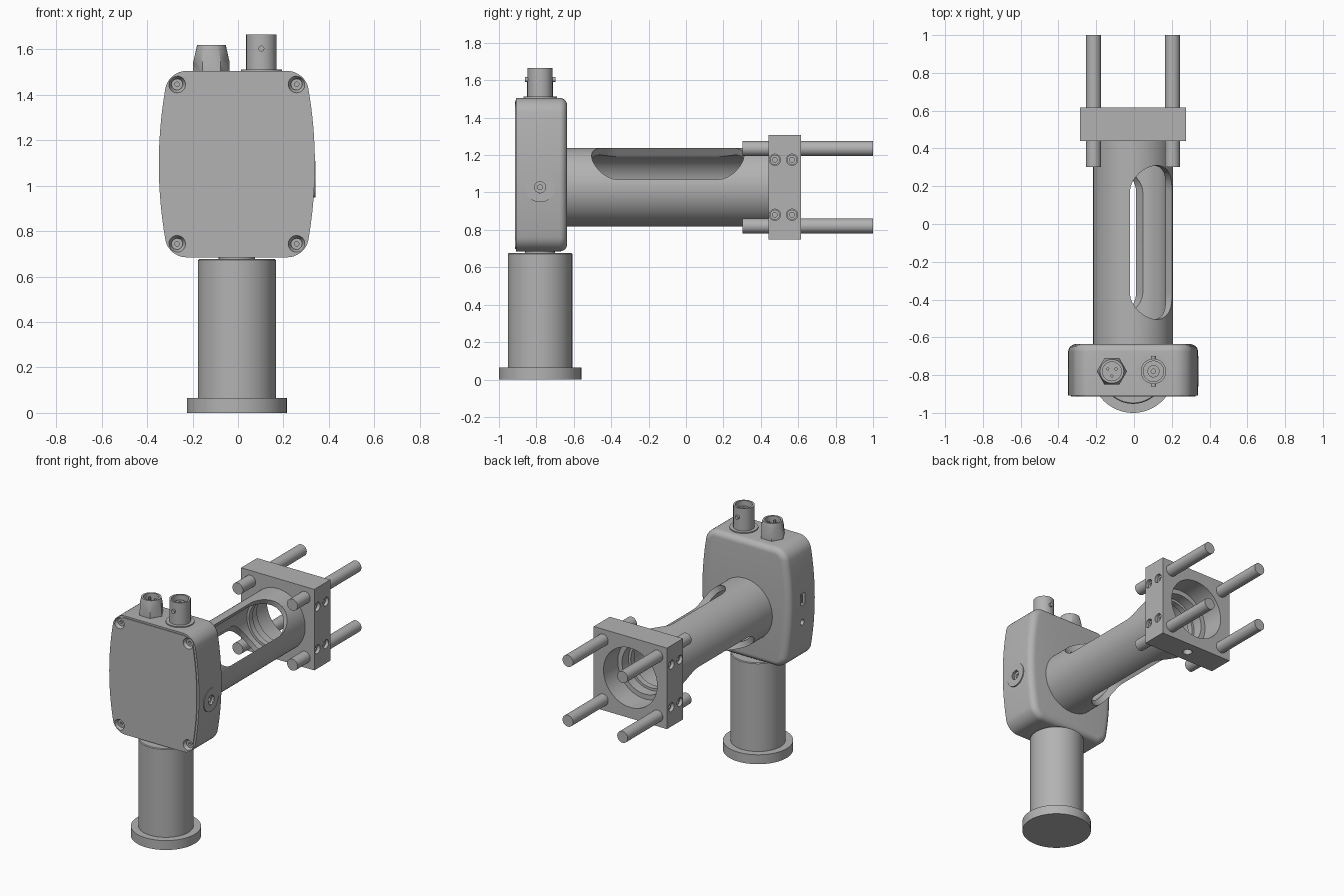
import bpy, bmesh, math
from mathutils import Vector, Matrix

if "Cube" in bpy.data.objects:
    bpy.data.objects.remove(bpy.data.objects["Cube"])

grey = bpy.data.materials.new("machined_grey")
grey.use_nodes = True
grey.diffuse_color = (0.45, 0.45, 0.45, 1)
grey.node_tree.nodes["Principled BSDF"].inputs["Base Color"].default_value = (0.45, 0.45, 0.45, 1)

CX = -0.005          # shared centre line
BODY_Y = -0.78       # housing centre depth
AXIS_Z = 1.028       # optical axis height
UP, DEEP, SIDE = Vector((0, 0, 1)), Vector((0, 1, 0)), Vector((1, 0, 0))


def finish(name, bm, matrix=None):
    if matrix:
        bm.transform(matrix)
    bmesh.ops.recalc_face_normals(bm, faces=bm.faces)
    mesh = bpy.data.meshes.new(name)
    bm.to_mesh(mesh)
    bm.free()
    mesh.materials.append(grey)
    ob = bpy.data.objects.new(name, mesh)
    bpy.context.collection.objects.link(ob)
    return ob


def loft(name, rings, matrix=None, closed=False):
    """Skin a list of equal-length point rings, capping the ends."""
    bm = bmesh.new()
    loops = [[bm.verts.new(p) for p in ring] for ring in rings]
    pairs = list(zip(loops, loops[1:])) + ([(loops[-1], loops[0])] if closed else [])
    for a, b in pairs:
        for i in range(len(a)):
            j = (i + 1) % len(a)
            bm.faces.new((a[i], a[j], b[j], b[i]))
    if not closed:
        bm.faces.new(loops[0])
        bm.faces.new(loops[-1])
    return finish(name, bm, matrix)


def lathe(name, origin, axis, profile, sides=64, closed=False):
    """Turn (radius, height) pairs about an axis."""
    turn = [2 * math.pi * k / sides for k in range(sides)]
    rings = [[(r * math.cos(t), r * math.sin(t), h) for t in turn] for r, h in profile]
    place = Matrix.Translation(origin) @ axis.to_track_quat('Z', 'Y').to_matrix().to_4x4()
    return loft(name, rings, place, closed)


def rod(name, origin, axis, radius, length, sides=32):
    return lathe(name, origin, axis, [(radius, 0), (radius, length)], sides)


def pipe(name, origin, axis, outer, inner, length, sides=64):
    return lathe(name, origin, axis,
                 [(outer, 0), (outer, length), (inner, length), (inner, 0)], sides, True)


def box(name, centre, size):
    bm = bmesh.new()
    bmesh.ops.create_cube(bm, size=1)
    return finish(name, bm, Matrix.Translation(centre) @ Matrix.Diagonal((*size, 1)))


def boolean(ob, tools, operation='DIFFERENCE'):
    for tool in tools:
        mod = ob.modifiers.new("cut", 'BOOLEAN')
        mod.object, mod.operation, mod.solver = tool, operation, 'EXACT'
        bpy.context.view_layer.objects.active = ob
        bpy.ops.object.modifier_apply(modifier=mod.name)
        bpy.data.objects.remove(tool)


# Post and foot
rod("foot", (CX, BODY_Y, 0), UP, 0.22, 0.065, 96)
lathe("post", (CX, BODY_Y, 0.06), UP, [(0.172, 0), (0.172, 0.612), (0.167, 0.617)], 96)
rod("post_neck", (CX, BODY_Y, 0.67), UP, 0.08, 0.03)


# Housing with barrel-shaped sides
def outline(y, inset):
    w, h, r = 0.30 - inset, 0.41 - inset, max(0.075 - inset, 0.02)
    pts = []
    for sx, sz, start in ((1, 1, 0), (-1, 1, 90), (-1, -1, 180), (1, -1, 270)):
        for k in range(9):
            a = math.radians(start + k * 11.25)
            pts.append((sx * (w - r) + r * math.cos(a), sz * (h - r) + r * math.sin(a)))
        if sx == -sz:
            continue
        if start == 180:
            continue
    # subdivide the two long sides so that they can bow outwards
    left = [(-w, (h - r) * (1 - k / 8)) for k in range(1, 16)]
    right = [(w, (h - r) * (k / 8 - 1)) for k in range(1, 16)]
    pts = pts[:18] + left + pts[18:] + right
    return [(CX + x * (1.145 - 0.145 * (z / h) ** 2), y, 1.095 + z) for x, z in pts]


back_round = [(-0.675 + 0.04 * math.sin(a), 0.04 * (1 - math.cos(a)))
              for a in [math.radians(15 * k) for k in range(7)]]
housing = loft("housing", [outline(-0.909, 0.0)] + [outline(y, i) for y, i in back_round])
lid = loft("front_lid", [outline(-0.9145, 0.012), outline(-0.905, 0.012)])

# Countersunk lid screws
for sx in (-1, 1):
    for sz in (-1, 1):
        spot = Vector((CX + sx * 0.263, -0.92, 1.095 + sz * 0.351))
        sink = [(0.038, 0), (0.036, 0.01), (0.022, 0.04)]
        boolean(lid, [lathe("cutter", spot, DEEP, sink, 32)])
        boolean(housing, [lathe("cutter", spot, DEEP, sink, 32)])
        pipe("lid_screw", spot + DEEP * 0.025, DEEP, 0.025, 0.01, 0.02, 24)

# Adjuster on the left side, socket and small hole on the right
boolean(housing, [rod("cutter", (0.30, BODY_Y, AXIS_Z), SIDE, 0.03, 0.1),
                  box("cutter", (-0.345, BODY_Y, 1.13), (0.08, 0.045, 0.08)),
                  rod("cutter", (-0.37, BODY_Y, 0.97), SIDE, 0.02, 0.06)])
pipe("adjuster_ring", (0.325, BODY_Y, AXIS_Z), SIDE, 0.08, 0.032, 0.017)
pipe("adjuster_screw", (0.30, BODY_Y, AXIS_Z), SIDE, 0.03, 0.013, 0.025, 24)
box("socket_tongue", (-0.322, BODY_Y, 1.13), (0.036, 0.012, 0.055))

# Lens tube with two opposite viewing slots
tube = pipe("lens_tube", (CX, -0.64, AXIS_Z), DEEP, 0.211, 0.172, 1.09, 96)
for tilt in (53, 233):
    a = math.radians(tilt)
    out = Vector((math.cos(a), 0, math.sin(a)))
    across = out.cross(DEEP)
    half, near, far = 0.14, -0.505, 0.31
    capsule = []
    for k in range(34):
        t = math.pi * (k if k < 17 else k - 1) / 16
        y = (far - half if k < 17 else near + half) + half * math.sin(t)
        capsule.append(across * half * math.cos(t) + DEEP * y)
    centre = Vector((CX, 0, AXIS_Z))
    boolean(tube, [loft("cutter", [[centre + p + out * d for p in capsule] for d in (0.02, 0.3)])])
pipe("retaining_ring", (CX, 0.35, AXIS_Z), DEEP, 0.175, 0.155, 0.04)

# Cage plate with stepped bore, side screws and bottom hole
plate = box("cage_plate", (CX, 0.528, AXIS_Z), (0.56, 0.175, 0.56))
cuts = [rod("cutter", (CX, 0.46, AXIS_Z), DEEP, 0.205, 0.3, 96),
        rod("cutter", (CX, 0.40, AXIS_Z), DEEP, 0.172, 0.2, 96),
        rod("cutter", (CX, 0.528, 0.70), UP, 0.03, 0.09)]
for sx in (-1, 1):
    for sz in (-1, 1):
        for y in (0.475, 0.567):
            spot = Vector((CX + sx * 0.24, y, AXIS_Z + sz * 0.147))
            cuts.append(rod("cutter", spot, SIDE * sx, 0.03, 0.1, 24))
            pipe("clamp_screw", spot - SIDE * sx * 0.005, SIDE * sx, 0.027, 0.013, 0.025, 24)
        rod("cage_rod", (CX + sx * 0.209, 0.302, AXIS_Z + sz * 0.207), DEEP, 0.04, 0.698)
boolean(plate, cuts)

# Bayonet connector
bay = Vector((0.103, BODY_Y, 1.50))
rod("bayonet_flange", bay, UP, 0.09, 0.012, 48)
pipe("bayonet_shell", bay, UP, 0.067, 0.054, 0.166, 48)
pipe("bayonet_insulator", bay, UP, 0.032, 0.012, 0.14, 32)
for s in (-1, 1):
    rod("bayonet_lug", bay + Vector((0, s * 0.06, 0.104)), DEEP * s, 0.013, 0.021, 16)

# Hexagonal connector with tapered top
hexa = Vector((-0.117, BODY_Y, 1.495))
nut = rod("hex_connector", hexa, UP, 0.08, 0.125, 6)
taper = lathe("cutter", hexa - UP * 0.01, UP, [(0.09, 0), (0.081, 0.055), (0.063, 0.135), (0.06, 0.15)], 48)
boolean(nut, [taper], 'INTERSECT')
boolean(nut, [rod("cutter", hexa + UP * 0.06, UP, 0.05, 0.1, 32)])
for k in range(3):
    a = math.radians(30 + 120 * k)
    rod("contact_pin", hexa + Vector((0.025 * math.cos(a), 0.025 * math.sin(a), 0.05)), UP, 0.008, 0.06, 12)

# Smooth the turned surfaces and keep the machined edges crisp
bpy.ops.object.select_all(action='DESELECT')
for ob in bpy.context.scene.objects:
    if ob.type == 'MESH':
        ob.select_set(True)
        bpy.context.view_layer.objects.active = ob
bpy.ops.object.shade_smooth_by_angle(angle=math.radians(30))
